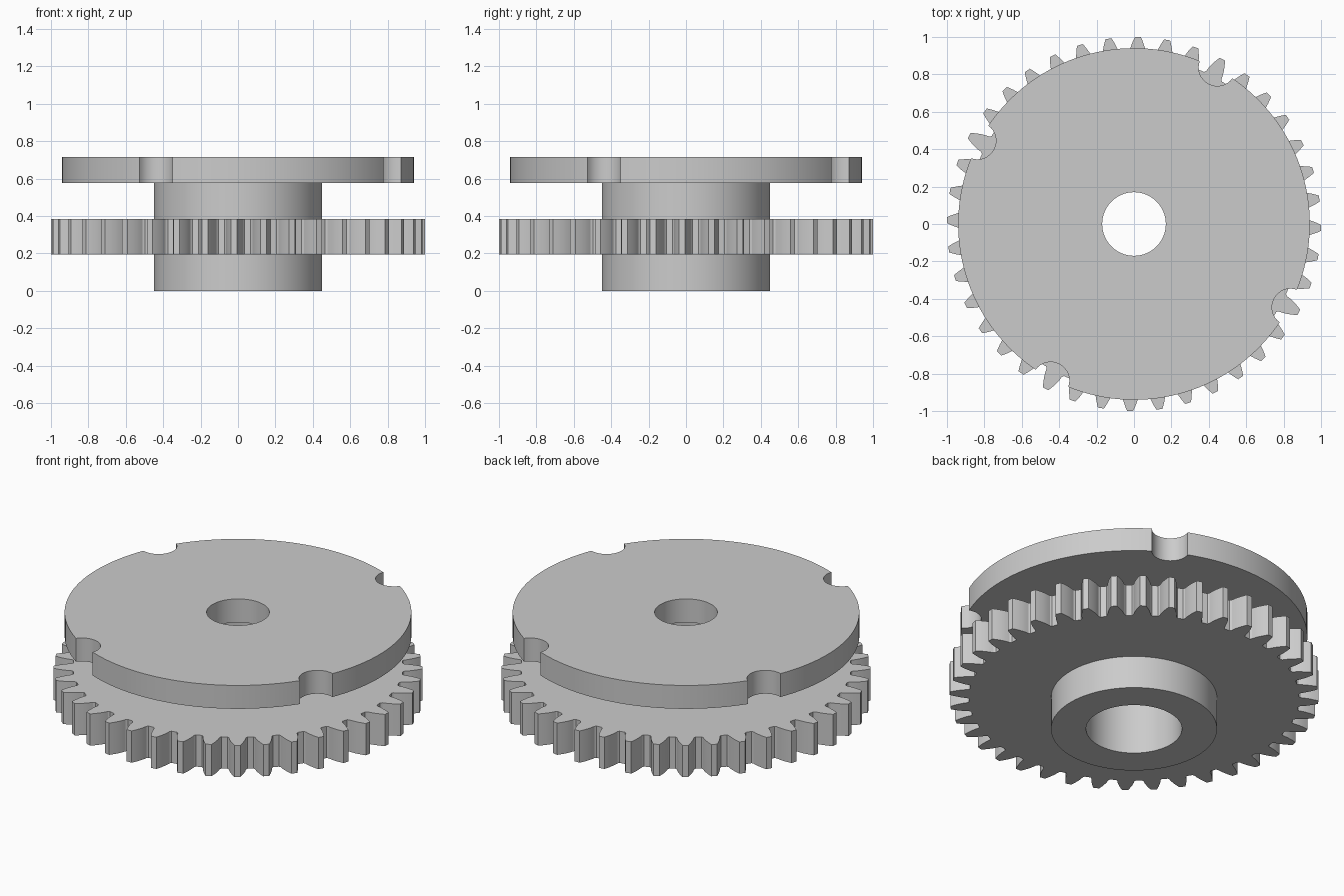
import bpy, bmesh, math

cube = bpy.data.objects.get("Cube")
if cube:
    bpy.data.objects.remove(cube, do_unlink=True)

steel = bpy.data.materials.new("plain grey")
steel.use_nodes = True
GREY = (0.6, 0.6, 0.6, 1)
steel.diffuse_color = GREY
steel.node_tree.nodes["Principled BSDF"].inputs["Base Color"].default_value = GREY


def polar(r, a):
    return (r * math.cos(a), r * math.sin(a))


def circle(r, n=96):
    return [polar(r, math.tau * i / n) for i in range(n)]


def gear_outline(teeth, tip, root, phase):
    """Involute teeth with slightly flared feet."""
    pitch = tip * teeth / (teeth + 2)
    pressure = math.radians(20)
    base = pitch * math.cos(pressure)

    def inv(r):
        a = math.acos(min(1, base / r))
        return math.tan(a) - a

    def half(r):
        return math.pi / (2 * teeth) + inv(pitch) - inv(r) - 0.002

    flank = [(root, half(root) + 0.008), (root + 0.01, half(root + 0.01))]
    flank += [(r, half(r)) for r in (0.925, 0.945, 0.965, 0.985, tip)]
    pts = []
    for i in range(teeth):
        mid = phase + math.tau * i / teeth
        pts += [polar(r, mid - h) for r, h in flank]
        pts += [polar(r, mid + h) for r, h in reversed(flank)]
    return pts


def notched_outline(radius, notch_r, notch_dist, phase, notches=4):
    """Disc edge with round bites at even spacing."""
    a = math.acos((radius**2 + notch_dist**2 - notch_r**2) / (2 * radius * notch_dist))
    s = math.atan2(radius * math.sin(a), radius * math.cos(a) - notch_dist)
    step = math.tau / notches
    pts = []
    for k in range(notches):
        mid = phase + k * step
        cx, cy = polar(notch_dist, mid)
        for i in range(17):
            dx, dy = polar(notch_r, mid - s - (math.tau - 2 * s) * i / 16)
            pts.append((cx + dx, cy + dy))
        pts += [polar(radius, mid + a + (step - 2 * a) * i / 32) for i in range(1, 32)]
    return pts


def build(name, walls, caps):
    """walls: (outline, z0, z1, facing out); caps: (outer, inner, z, facing up)."""
    bm = bmesh.new()

    def ring(outline, z):
        return [bm.verts.new((x, y, z)) for x, y in outline]

    for outline, z0, z1, outward in walls:
        lo, hi = ring(outline, z0), ring(outline, z1)
        for i in range(len(lo)):
            j = (i + 1) % len(lo)
            quad = [lo[i], lo[j], hi[j], hi[i]]
            bm.faces.new(quad if outward else quad[::-1])
    for outer, inner, z, up in caps:
        edges = []
        for outline in (outer, inner):
            vs = ring(outline, z)
            edges += [bm.edges.new((v, vs[i - 1])) for i, v in enumerate(vs)]
        fill = bmesh.ops.triangle_fill(bm, use_beauty=True, edges=edges, normal=(0, 0, 1))
        for f in fill["geom"]:
            if isinstance(f, bmesh.types.BMFace):
                f.normal_update()
                if (f.normal.z > 0) != up:
                    f.normal_flip()
    bmesh.ops.remove_doubles(bm, verts=bm.verts[:], dist=0.0001)
    mesh = bpy.data.meshes.new(name)
    bm.to_mesh(mesh)
    bm.free()
    mesh.materials.append(steel)
    obj = bpy.data.objects.new(name, mesh)
    bpy.context.collection.objects.link(obj)
    bpy.ops.object.select_all(action='DESELECT')
    obj.select_set(True)
    bpy.context.view_layer.objects.active = obj
    bpy.ops.object.shade_smooth_by_angle(angle=math.radians(25))


# Heights of the gear and the disc
GEAR_LOW, GEAR_TOP = 0.195, 0.385
DISC_LOW, DISC_TOP = 0.575, 0.715

hub = circle(0.45)
wide_bore = circle(0.26)
small_bore = circle(0.17)
teeth = gear_outline(40, 1.0, 0.895, math.radians(-1.2))
disc = notched_outline(0.94, 0.1, 0.949, math.radians(62))

# Hub sleeve below and above the gear, with its wide bore
build("hub",
      [(hub, 0, GEAR_LOW, True), (hub, GEAR_TOP, DISC_LOW, True),
       (wide_bore, 0, DISC_LOW, False)],
      [(hub, wide_bore, 0, False)])

# Toothed ring around the hub
build("gear_ring",
      [(teeth, GEAR_LOW, GEAR_TOP, True)],
      [(teeth, hub, GEAR_LOW, False), (teeth, hub, GEAR_TOP, True)])

# Notched disc on top with the narrow bore
build("notched_disc",
      [(disc, DISC_LOW, DISC_TOP, True), (small_bore, DISC_LOW, DISC_TOP, False)],
      [(disc, small_bore, DISC_TOP, True), (disc, hub, DISC_LOW, False),
       (wide_bore, small_bore, DISC_LOW, False)])
